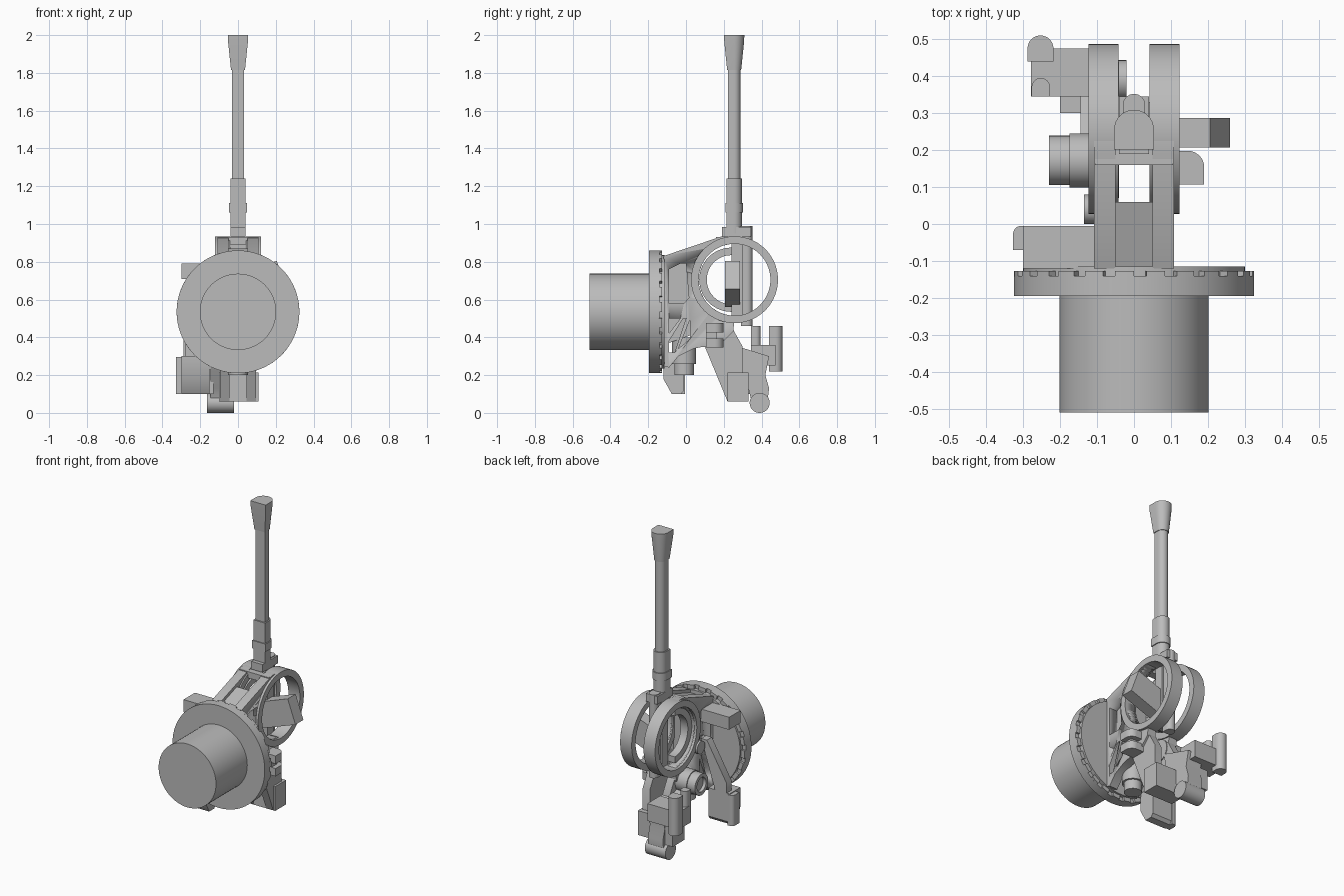
import bpy, bmesh
from math import sin, cos, pi, radians
from mathutils import Vector, Matrix

cube = bpy.data.objects.get("Cube")
if cube:
    bpy.data.objects.remove(cube, do_unlink=True)

grey = bpy.data.materials.new("plain_grey")
grey.use_nodes = True
COLOUR = (0.5, 0.5, 0.5, 1)
grey.diffuse_color = COLOUR
grey.node_tree.nodes["Principled BSDF"].inputs["Base Color"].default_value = COLOUR

# Place (u, v, along) coordinates for an extrusion along each axis
PLACE = {"x": lambda u, v, w: (w, u, v),
         "y": lambda u, v, w: (u, w, v),
         "z": lambda u, v, w: (u, v, w)}


def finish(name, bm):
    bmesh.ops.remove_doubles(bm, verts=bm.verts, dist=1e-5)
    bmesh.ops.recalc_face_normals(bm, faces=bm.faces)
    mesh = bpy.data.meshes.new(name)
    bm.to_mesh(mesh)
    bm.free()
    mesh.materials.append(grey)
    ob = bpy.data.objects.new(name, mesh)
    bpy.context.collection.objects.link(ob)
    bpy.ops.object.select_all(action="DESELECT")
    ob.select_set(True)
    bpy.context.view_layer.objects.active = ob
    bpy.ops.object.shade_smooth_by_angle(angle=radians(35))
    return ob


def loft(name, axis, sections):
    """Capped skin through (outline, position) sections."""
    bm = bmesh.new()
    rows = [[bm.verts.new(PLACE[axis](u, v, w)) for u, v in pts] for pts, w in sections]
    n = len(rows[0])
    for a, b in zip(rows, rows[1:]):
        for i in range(n):
            j = (i + 1) % n
            bm.faces.new((a[i], a[j], b[j], b[i]))
    bm.faces.new(rows[0])
    bm.faces.new(rows[-1])
    return finish(name, bm)


def prism(name, axis, pts, a, b):
    return loft(name, axis, [(pts, a), (pts, b)])


def box(name, x, y, z):
    return prism(name, "z", [(x[0], y[0]), (x[1], y[0]), (x[1], y[1]), (x[0], y[1])], *z)


def arc(u, v, r, a=0, b=360, n=48):
    full = b - a == 360
    steps = n if full else n + 1
    return [(u + r * cos(radians(a + (b - a) * i / n)),
             v + r * sin(radians(a + (b - a) * i / n))) for i in range(steps)]


def cyl(name, axis, u, v, r, a, b, n=48):
    return prism(name, axis, arc(u, v, r, n=n), a, b)


def ring(name, u, v, outer, inner, a, b, n=56):
    """Full flat ring around the x axis."""
    bm = bmesh.new()
    rows = [[bm.verts.new(PLACE["x"](p, q, w)) for p, q in arc(u, v, r, n=n)]
            for r, w in ((outer, a), (outer, b), (inner, b), (inner, a))]
    for k in range(4):
        for i in range(n):
            j = (i + 1) % n
            m = (k + 1) % 4
            bm.faces.new((rows[k][i], rows[k][j], rows[m][j], rows[m][i]))
    return finish(name, bm)


def d_shape(x, y, r):
    """Flat at the front, round at the rear."""
    return [(x - r, y - r), (x + r, y - r)] + arc(x, y, r, 0, 180, 16)


def cut(ob, cutter):
    cutter.hide_render = True
    mod = ob.modifiers.new("cut", "BOOLEAN")
    mod.operation, mod.solver, mod.object = "DIFFERENCE", "EXACT", cutter
    bpy.context.view_layer.objects.active = ob
    bpy.ops.object.modifier_apply(modifier=mod.name)


# Mounting drum and toothed flange
CZ = 0.535
cyl("base_drum", "y", 0, CZ, 0.202, -0.51, -0.19, 64)
cyl("flange", "y", 0, CZ, 0.325, -0.195, -0.14, 72)
cyl("flange_inner_disc", "y", 0, CZ, 0.3, -0.15, -0.115, 72)
TEETH = 24
for i in range(TEETH):
    start = 360 * i / TEETH
    pts = arc(0, CZ, 0.325, start, start + 9, 3) + arc(0, CZ, 0.295, start + 9, start, 3)
    prism("flange_tooth", "y", pts, -0.142, -0.127)

# Cradle side frames with window openings
RY, RZ = 0.257, 0.705
frame = [(-0.12, 0.83), (0.19, 0.935), (RY, 0.93), (RY, 0.5), (0.25, 0.43), (0.17, 0.35),
         (0.09, 0.35), (0.04, 0.34), (-0.04, 0.3), (-0.09, 0.24), (-0.12, 0.25)]
windows = [[(-0.09, 0.58), (-0.01, 0.58), (0.015, 0.61), (0.0, 0.79), (-0.03, 0.79), (-0.09, 0.76)],
           [(-0.09, 0.42), (-0.03, 0.5), (-0.09, 0.5)],
           [(-0.09, 0.32), (-0.06, 0.32), (0.0, 0.5), (-0.015, 0.5), (-0.09, 0.38)],
           [(-0.04, 0.34), (0.02, 0.39), (0.02, 0.49)]]
bore = cyl("bore_cutter", "x", RY, RZ, 0.19, -0.3, 0.3)
cutters = [prism("window_cutter", "x", w, -0.3, 0.3) for w in windows]
for name, side in (("left", 1), ("right", -1)):
    plate = prism(name + "_frame", "x", frame, side * 0.05, side * 0.108)
    for c in [bore] + cutters:
        cut(plate, c)
    a, b = sorted((side * 0.042, side * 0.123))
    ring(name + "_trunnion_ring", RY, RZ, 0.23, 0.19, a, b)
for c in [bore] + cutters:
    bpy.data.objects.remove(c, do_unlink=True)

# Recessed web between the frames and the inner bearing arc
prism("centre_web", "x", [(-0.12, 0.81), (0.06, 0.87), (0.05, 0.42), (-0.12, 0.36)], -0.052, 0.052)
box("cradle_bridge", (-0.105, 0.105), (0.16, 0.21), (0.89, 0.93))
prism("bearing_arc", "x", arc(0.24, RZ, 0.17, 90, 270, 28) + arc(0.24, RZ, 0.13, 270, 90, 28),
      -0.09, -0.04)

# Barrel, flat at the front and round at the rear
BY = 0.255
loft("barrel_tube", "z", [(d_shape(0, BY, 0.033), z) for z in (1.2, 1.84)])
loft("muzzle", "z", [(d_shape(0, BY, r), z) for r, z in ((0.037, 1.815), (0.052, 1.96), (0.054, 2.0))])
prism("barrel_sleeve", "z", d_shape(0, BY, 0.041), 0.95, 1.24)
prism("barrel_collar", "z", d_shape(0, BY, 0.047), 1.06, 1.11)
box("barrel_clamp", (-0.04, 0.04), (0.19, 0.345), (0.935, 0.985))
box("breech", (-0.04, 0.04), (0.24, 0.3), (0.5, 0.96))
prism("recoil_cylinder", "z", d_shape(0, 0.322, 0.03), 0.46, 0.99)

# Tilted sight housing through the left ring
prism("sight_housing", "y", [(0.0, 0.73), (0.205, 0.805), (0.26, 0.655), (0.0, 0.56)], 0.207, 0.287)

# Left handle bracket: two rounded plates and a neck
corner = [(0.09, 0.107), (0.19, 0.107)] + arc(0.145, 0.153, 0.045, 0, 90, 12) + [(0.09, 0.198)]
for z in (0.345, 0.425):
    prism("bracket_plate", "z", corner, z, z + 0.05)
box("bracket_neck", (0.09, 0.16), (0.107, 0.165), (0.38, 0.44))

# Right traverse drive, a stepped hollow drum
cyl("drive_housing", "x", 0.172, 0.41, 0.073, -0.175, -0.04)
ring("drive_rim", 0.172, 0.41, 0.067, 0.045, -0.23, -0.17, 40)
cyl("drive_core", "x", 0.172, 0.41, 0.047, -0.21, -0.17)

# Right armrest bar
box("side_bar", (-0.3, -0.09), (-0.12, -0.005), (0.71, 0.79))

# Right hanging panel and its sloped arm
prism("panel", "x", [(-0.12, 0.3), (-0.01, 0.3), (-0.01, 0.12), (-0.025, 0.1), (-0.075, 0.1), (-0.12, 0.18)],
      -0.3, -0.15)
prism("panel_edge", "z", [(-0.29, -0.07), (-0.29, -0.005)] + arc(-0.305, -0.027, 0.022, 90, 180, 8)
      + [(-0.327, -0.07)], 0.1, 0.295)
prism("panel_arm", "y", [(-0.1, 0.6), (-0.14, 0.6), (-0.28, 0.36), (-0.28, 0.29), (-0.2, 0.29)], -0.06, -0.01)
cyl("arm_pivot", "x", 0.04, 0.57, 0.04, -0.135, -0.05, 32)

# Vertical pivot under the cradle
cyl("lower_pivot", "z", 0, -0.01, 0.052, 0.2, 0.4, 40)
cyl("lower_pivot_collar", "z", 0, -0.01, 0.064, 0.26, 0.4, 40)

# Rear leg with foot block
for side in (-1, 1):
    prism("rear_leg", "x", [(0.1, 0.35), (0.17, 0.43), (0.25, 0.44), (0.3, 0.35), (0.3, 0.1), (0.22, 0.06)],
          side * 0.045, side * 0.095)
box("foot_block", (-0.1, 0.108), (0.22, 0.33), (0.06, 0.215))

# Pedestal with foot roller and control levers
prism("pedestal", "x", [(0.22, 0.37), (0.28, 0.35), (0.44, 0.3), (0.42, 0.2), (0.44, 0.13), (0.43, 0.05),
                        (0.35, 0.05), (0.33, 0.13), (0.25, 0.22)], -0.145, -0.04)
cyl("foot_roller", "x", 0.39, 0.053, 0.053, -0.165, -0.02)
box("pedestal_step", (-0.2, -0.13), (0.3, 0.42), (0.1, 0.23))
box("lever_block", (-0.278, -0.06), (0.345, 0.475), (0.25, 0.36))
prism("rear_lever", "z", d_shape(-0.253, 0.475, 0.035), 0.22, 0.46)
prism("front_lever", "z", d_shape(-0.252, 0.37, 0.025), 0.3, 0.46)
